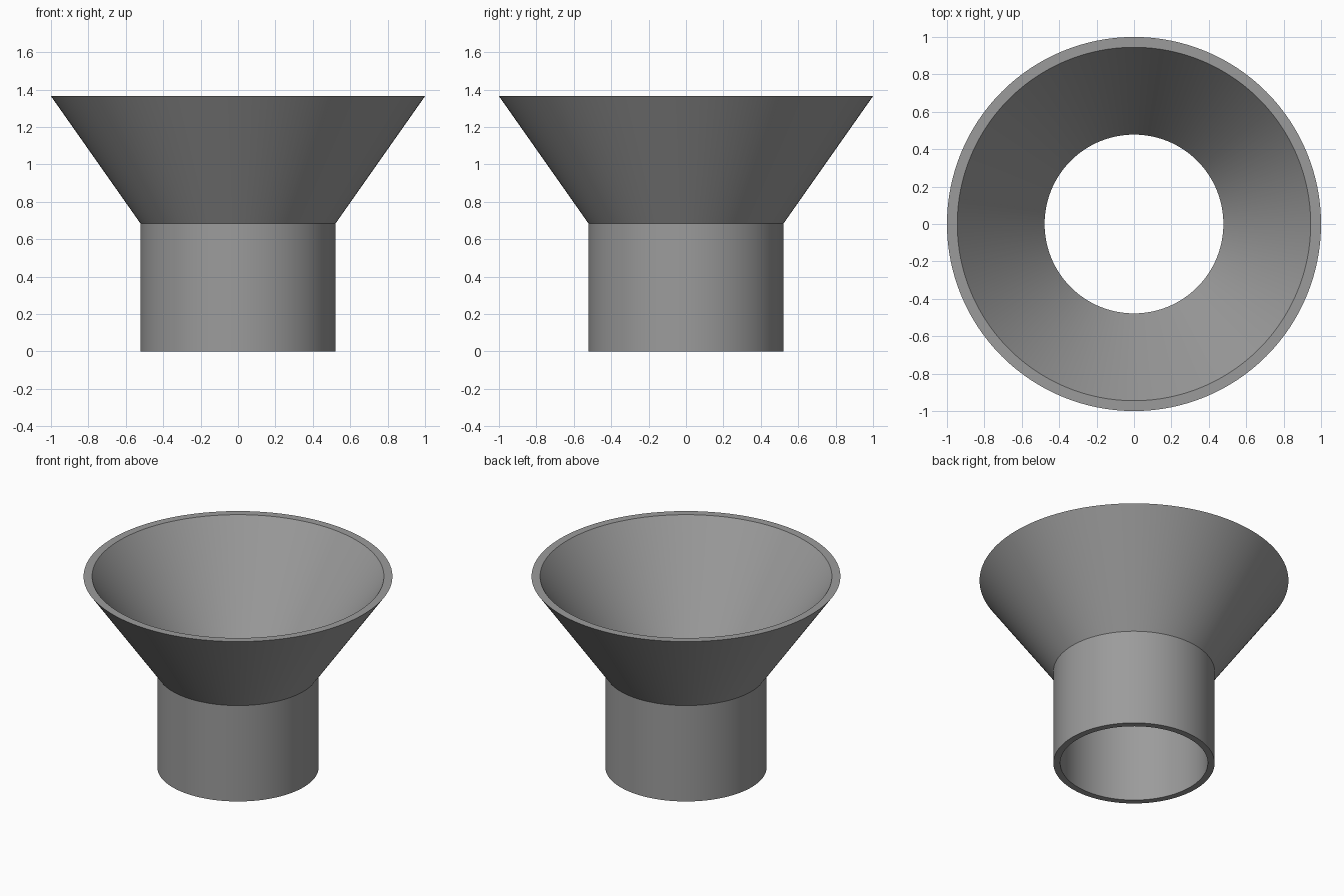
import bpy, bmesh, math

if "Cube" in bpy.data.objects:
    bpy.data.objects.remove(bpy.data.objects["Cube"])

SEGMENTS = 128
# Closed wall section (radius, height): outside going up, then inside going down
PROFILE = [(0.522, 0.0), (0.522, 0.685), (1.0, 1.365),
           (0.945, 1.365), (0.478, 0.70), (0.478, 0.0)]

grey = bpy.data.materials.new("grey")
grey.diffuse_color = (0.33, 0.33, 0.33, 1.0)
grey.use_nodes = True
grey.node_tree.nodes["Principled BSDF"].inputs["Base Color"].default_value = grey.diffuse_color

# Funnel: hollow tube flaring into an open cone, revolved about z
bm = bmesh.new()
rings = []
for r, z in PROFILE:
    rings.append([bm.verts.new((r * math.cos(a), r * math.sin(a), z))
                  for a in (2 * math.pi * i / SEGMENTS for i in range(SEGMENTS))])
for k, low in enumerate(rings):
    high = rings[(k + 1) % len(rings)]
    for i in range(SEGMENTS):
        j = (i + 1) % SEGMENTS
        bm.faces.new((low[i], low[j], high[j], high[i]))
bmesh.ops.recalc_face_normals(bm, faces=bm.faces)

mesh = bpy.data.meshes.new("funnel")
bm.to_mesh(mesh)
bm.free()
mesh.materials.append(grey)
funnel = bpy.data.objects.new("funnel", mesh)
bpy.context.collection.objects.link(funnel)

# Smooth round walls with crisp rims and neck
bpy.context.view_layer.objects.active = funnel
funnel.select_set(True)
bpy.ops.object.shade_smooth_by_angle(angle=math.radians(25))
